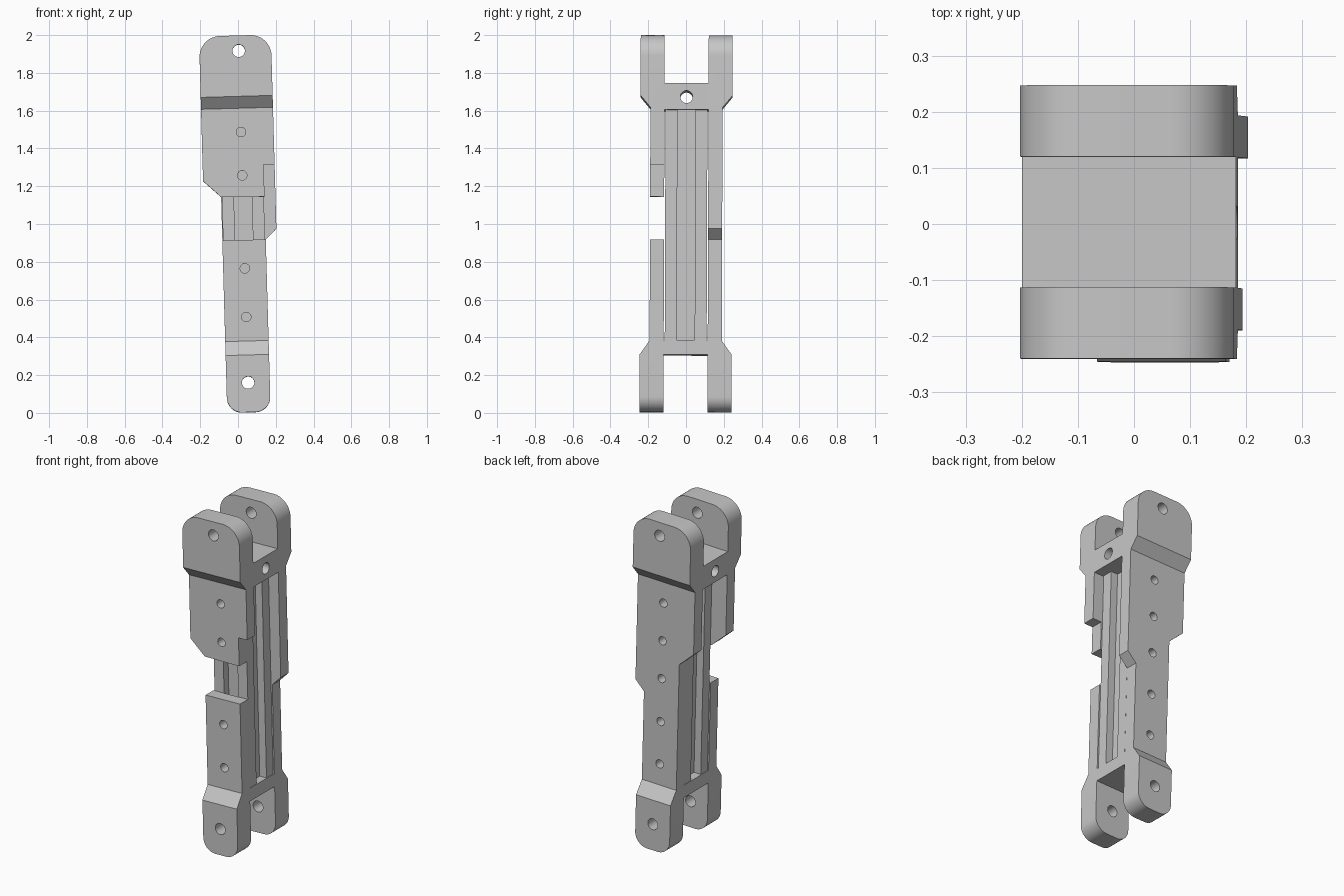
import bpy
import bmesh
import math
from mathutils import Matrix, Vector

cube = bpy.data.objects.get("Cube")
if cube:
    bpy.data.objects.remove(cube, do_unlink=True)

grey = bpy.data.materials.new("plain_grey")
grey.use_nodes = True
colour = (0.57, 0.57, 0.57, 1)
grey.diffuse_color = colour
grey.node_tree.nodes["Principled BSDF"].inputs["Base Color"].default_value = colour

# Shared sizes
INNER, OUTER, PLATE = 0.1165, 0.2435, 0.191
LEFT, RIGHT, HALF = -0.208, 0.173, 0.115
TOP, BOTTOM = 1.998, 0.003


def add_object(name, bm):
    bmesh.ops.recalc_face_normals(bm, faces=bm.faces)
    mesh = bpy.data.meshes.new(name)
    bm.to_mesh(mesh)
    bm.free()
    mesh.materials.append(grey)
    obj = bpy.data.objects.new(name, mesh)
    bpy.context.collection.objects.link(obj)
    return obj


def prism(name, points, axis, start, end):
    """Extrude a 2D outline along the x, y or z axis."""
    index = "xyz".index(axis)
    bm = bmesh.new()
    verts = []
    for point in points:
        co = list(point)
        co.insert(index, start)
        verts.append(bm.verts.new(co))
    out = bmesh.ops.extrude_face_region(bm, geom=[bm.faces.new(verts)])
    shift = Vector((0, 0, 0))
    shift[index] = end - start
    moved = [v for v in out["geom"] if isinstance(v, bmesh.types.BMVert)]
    bmesh.ops.translate(bm, verts=moved, vec=shift)
    return add_object(name, bm)


def block(name, x0, x1, z0, z1):
    return prism(name, [(x0, z0), (x1, z0), (x1, z1), (x0, z1)], "y", -INNER, INNER)


def drill(axis, radius, z, middle=0.0, depth=1.0):
    """Cutter cylinder along the x or y axis."""
    bm = bmesh.new()
    bmesh.ops.create_cone(bm, cap_ends=True, segments=32, radius1=radius,
                          radius2=radius, depth=depth)
    turn = Matrix.Rotation(math.pi / 2, 4, "Y" if axis == "x" else "X")
    bmesh.ops.transform(bm, matrix=Matrix.Translation((0, middle, z)) @ turn, verts=bm.verts)
    return add_object("hole_cutter", bm)


def combine(obj, other, operation):
    mod = obj.modifiers.new("combine", "BOOLEAN")
    mod.operation, mod.solver, mod.object = operation, "EXACT", other
    graph = bpy.context.evaluated_depsgraph_get()
    mesh = bpy.data.meshes.new_from_object(obj.evaluated_get(graph))
    obj.modifiers.clear()
    obj.data = mesh
    bpy.data.objects.remove(other, do_unlink=True)


def arc(cx, cz, radius, first, steps=12):
    """Quarter circle, anticlockwise from the first angle in degrees."""
    angles = [math.radians(first + 90 * i / steps) for i in range(steps + 1)]
    return [(cx + radius * math.cos(a), cz + radius * math.sin(a)) for a in angles]


# Rounded ends of the cheeks
R1, R2 = 0.11, 0.08
upper_end = arc(RIGHT - R1, TOP - R1, R1, 0) + arc(LEFT + R1, TOP - R1, R1, 90)
lower_end = arc(-HALF + R2, BOTTOM + R2, R2, 180) + arc(HALF - R2, BOTTOM + R2, R2, 270)
shoulder = [(LEFT, 1.233), (-HALF, 1.146)]

front_upper = upper_end + shoulder + [(HALF, 1.141), (HALF, 1.311), (RIGHT, 1.311)]
front_lower = lower_end + [(HALF, 0.915), (-HALF, 0.915)]
back_full = upper_end + shoulder + lower_end + [(HALF, 0.915), (RIGHT, 0.972)]

# Thickness profile, flaring into thick lugs at both ends
flare = [(0.05, -0.1), (OUTER, -0.1), (OUTER, 0.306), (PLATE, 0.38),
         (PLATE, 1.613), (OUTER, 1.676), (OUTER, 2.1), (0.05, 2.1)]


def cheek(name, outline, side, holes, lug_hole):
    obj = prism(name, outline, "y", side * INNER, side * 0.3)
    profile = prism("profile", [(side * y, z) for y, z in flare], "x", -0.4, 0.4)
    combine(obj, profile, "INTERSECT")
    for z in holes:
        combine(obj, drill("y", 0.025, z, side * 0.25, 0.3), "DIFFERENCE")
    for z in lug_hole:
        combine(obj, drill("y", 0.033, z), "DIFFERENCE")
    return obj


# Cheeks joined by an end block at top and bottom
frame = cheek("link_frame", back_full, 1, (1.487, 1.257, 1.027, 0.765, 0.507), (1.917, 0.16))
upper = cheek("front_upper_cheek", front_upper, -1, (1.487, 1.257), (1.917,))
lower = cheek("front_lower_cheek", front_lower, -1, (0.765, 0.507), (0.16,))
top_block = block("top_block", LEFT, RIGHT, 1.602, 1.743)
combine(top_block, drill("x", 0.033, 1.669), "DIFFERENCE")
bottom_block = block("bottom_block", -HALF, HALF, 0.306, 0.383)
for part in (top_block, bottom_block, upper, lower):
    combine(frame, part, "UNION")

# Square bar with a groove along each side, held between the end blocks
BAR, SLOT, FLOOR = 0.111, 0.0475, 0.066
quarter = [(FLOOR, -SLOT), (FLOOR, SLOT), (BAR, SLOT), (BAR, BAR), (SLOT, BAR)]
section = []
for turn in range(4):
    c, s = round(math.cos(turn * math.pi / 2)), round(math.sin(turn * math.pi / 2))
    section += [(c * x - s * y, s * x + c * y) for x, y in quarter]
bar = prism("grooved_bar", section, "z", 0.38, 1.605)

# Slight lean of the whole link
lean = (Matrix.Translation((0.058, -0.003, 0))
        @ Matrix.Rotation(-0.0035, 4, "X") @ Matrix.Rotation(-0.0284, 4, "Y"))
bpy.ops.object.select_all(action="DESELECT")
for part in (frame, bar):
    part.data.transform(lean)
    part.select_set(True)
bpy.context.view_layer.objects.active = frame
bpy.ops.object.shade_smooth_by_angle(angle=math.radians(30))
